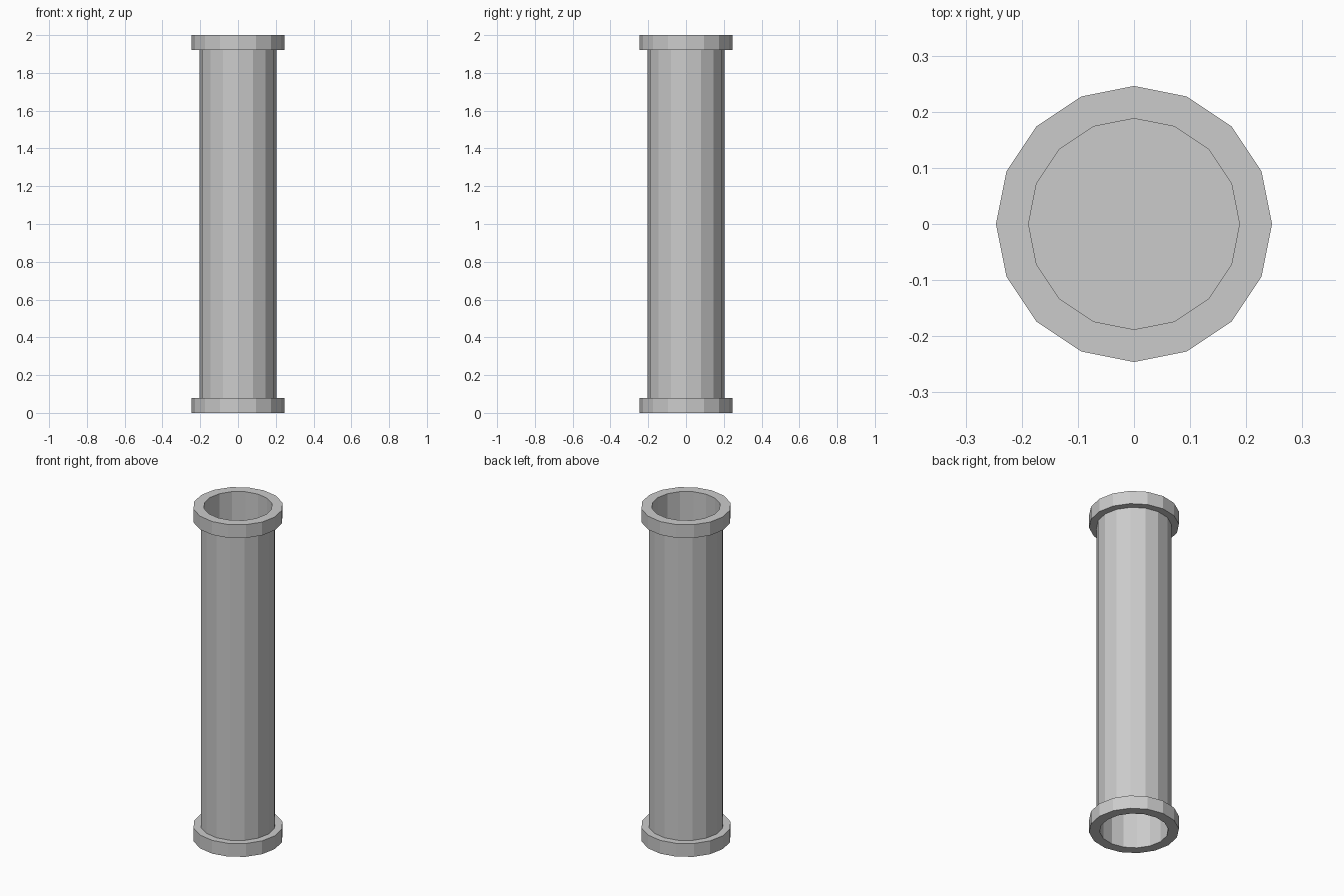
import bpy, bmesh, math

if "Cube" in bpy.data.objects:
    bpy.data.objects.remove(bpy.data.objects["Cube"])

SIDES = 16
FLANGE_R, BODY_R, BORE_R = 0.246, 0.205, 0.188
HEIGHT, FLANGE_H, BORE_DEPTH = 2.0, 0.08, 0.5


def lathe(name, profile):
    """Revolve (radius, z) points around z and cap both ends."""
    bm = bmesh.new()
    rings = []
    for r, z in profile:
        rings.append([bm.verts.new((r * math.cos(2 * math.pi * i / SIDES),
                                    r * math.sin(2 * math.pi * i / SIDES), z))
                      for i in range(SIDES)])
    for a, b in zip(rings, rings[1:]):
        for i in range(SIDES):
            j = (i + 1) % SIDES
            bm.faces.new((a[i], a[j], b[j], b[i]))
    bm.faces.new(rings[0])
    bm.faces.new(rings[-1])
    bmesh.ops.recalc_face_normals(bm, faces=bm.faces)
    mesh = bpy.data.meshes.new(name)
    bm.to_mesh(mesh)
    bm.free()
    obj = bpy.data.objects.new(name, mesh)
    bpy.context.collection.objects.link(obj)
    return obj


# Lower half: recessed bore, flange, then body wall
lower = [(BORE_R, BORE_DEPTH), (BORE_R, 0), (FLANGE_R, 0),
         (FLANGE_R, FLANGE_H), (BODY_R, FLANGE_H)]
# Upper half mirrors the lower half
upper = [(r, HEIGHT - z) for r, z in reversed(lower)]

# Flanged pipe with a closed core behind each open end
lathe("flanged_pipe", lower + upper)
